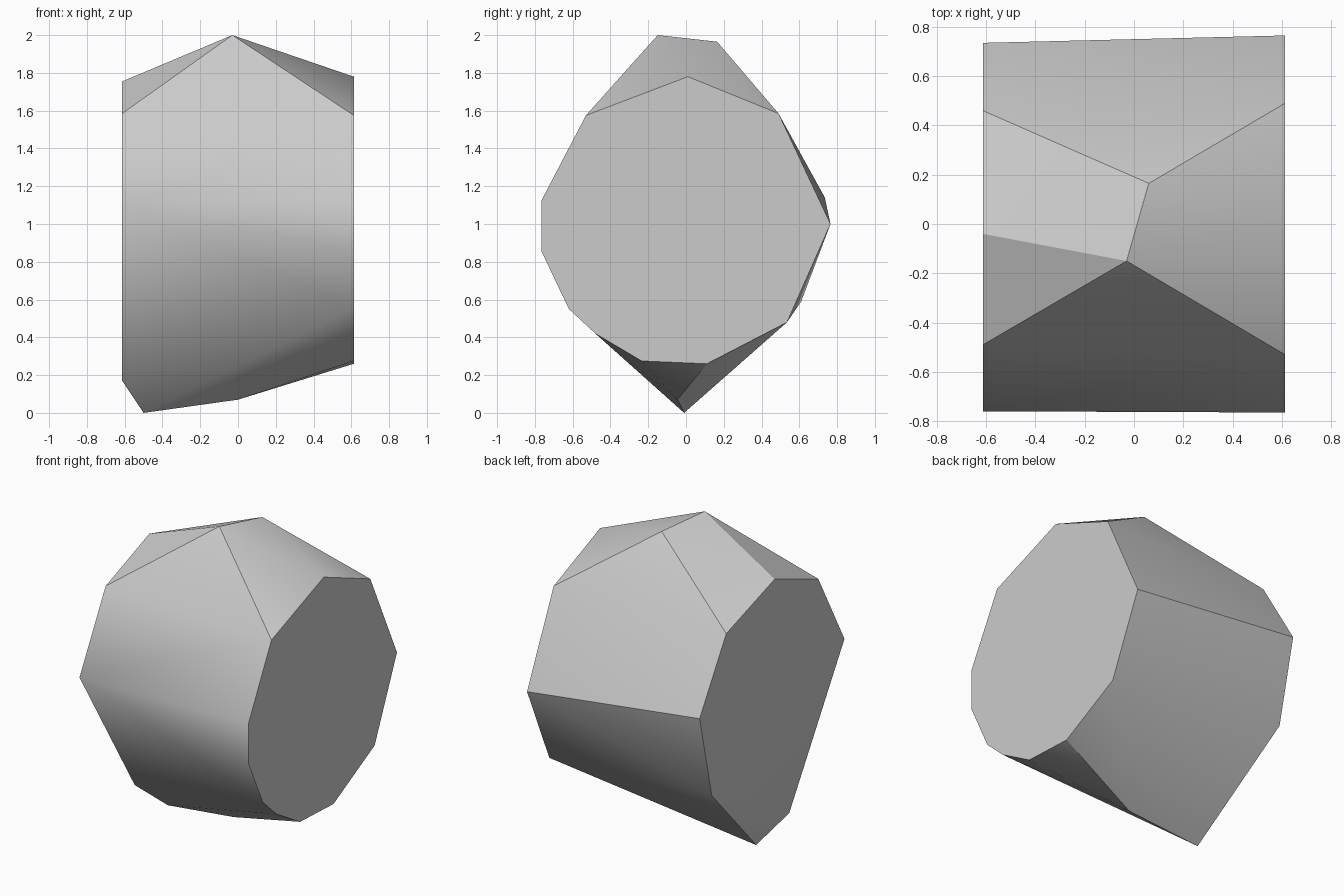
import bpy
import bmesh
import math

default_cube = bpy.data.objects.get("Cube")
if default_cube:
    bpy.data.objects.remove(default_cube, do_unlink=True)

HALF_LENGTH = 0.613

# Cap outlines as (y, z), one for each end of the stone
left_cap = [(0.01, 1.78), (0.49, 1.585), (0.765, 1.0), (0.535, 0.48),
            (0.11, 0.26), (-0.235, 0.275), (-0.48, 0.42), (-0.62, 0.55),
            (-0.765, 0.855), (-0.765, 1.125), (-0.53, 1.575)]
right_cap = [(-0.04, 1.755), (0.46, 1.59), (0.735, 1.14), (0.61, 0.59),
             (-0.19, 0.17), (-0.76, 1.09), (-0.49, 1.585)]

# Ridge corners on top and keel corners underneath
ridge = [(-0.03, -0.15, 2.0), (0.06, 0.165, 1.965)]
keel = [(-0.5, -0.01, 0.0), (0.0, -0.045, 0.07)]


def make_material(name, colour):
    material = bpy.data.materials.new(name)
    material.use_nodes = True
    material.diffuse_color = colour
    shader = next(n for n in material.node_tree.nodes if n.type == 'BSDF_PRINCIPLED')
    shader.inputs["Base Color"].default_value = colour
    return material


def make_hull(name, points, material):
    """Wrap the corner points in a faceted convex solid."""
    bm = bmesh.new()
    for point in points:
        bm.verts.new(point)
    bmesh.ops.convex_hull(bm, input=bm.verts[:])
    loose = [v for v in bm.verts if not v.link_faces]
    bmesh.ops.delete(bm, geom=loose, context='VERTS')
    # Merge coplanar triangles so each cap is one flat face
    bmesh.ops.dissolve_limit(bm, angle_limit=math.radians(1),
                             verts=bm.verts[:], edges=bm.edges[:])
    bmesh.ops.recalc_face_normals(bm, faces=bm.faces[:])
    mesh = bpy.data.meshes.new(name)
    bm.to_mesh(mesh)
    bm.free()
    mesh.materials.append(material)
    stone = bpy.data.objects.new(name, mesh)
    bpy.context.collection.objects.link(stone)
    return stone


# Faceted stone body
corners = [(HALF_LENGTH, y, z) for y, z in left_cap]
corners += [(-HALF_LENGTH, y, z) for y, z in right_cap]
corners += ridge + keel
grey = make_material("stone grey", (0.6, 0.6, 0.6, 1.0))
stone = make_hull("faceted_stone", corners, grey)

# Soft shading across shallow edges, crisp across steep ones
bpy.ops.object.select_all(action='DESELECT')
stone.select_set(True)
bpy.context.view_layer.objects.active = stone
bpy.ops.object.shade_smooth_by_angle(angle=math.radians(30))
